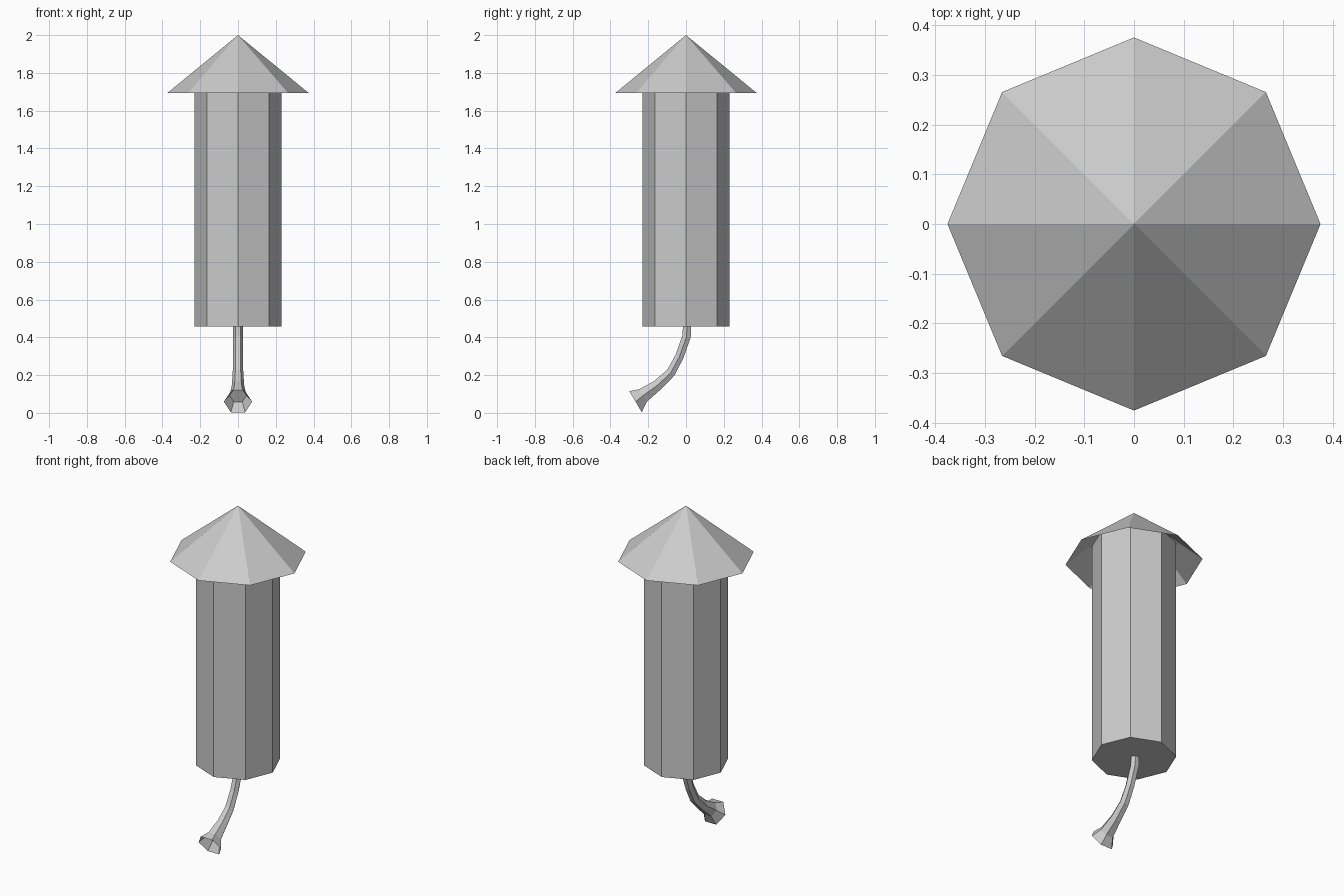
import bpy
import bmesh
from math import cos, sin, pi
from mathutils import Vector

cube = bpy.data.objects.get("Cube")
if cube:
    bpy.data.objects.remove(cube, do_unlink=True)

grey = bpy.data.materials.new("plain grey")
grey.use_nodes = True
grey.diffuse_color = (0.6, 0.6, 0.6, 1)
grey.node_tree.nodes["Principled BSDF"].inputs["Base Color"].default_value = grey.diffuse_color


def loft(name, rings, sides, cap_start=False, cap_end=False, fix_normals=True):
    """Skin a tube through (centre, direction, radius) rings; radius 0 is a point."""
    bm = bmesh.new()
    loops = []
    for centre, direction, radius in rings:
        across = Vector((1, 0, 0))
        up = Vector(direction).normalized().cross(across)
        count = sides if radius else 1
        loops.append([bm.verts.new(Vector(centre) + radius * (
            across * cos(2 * pi * i / sides) + up * sin(2 * pi * i / sides)))
            for i in range(count)])
    for a, b in zip(loops, loops[1:]):
        for i in range(sides):
            j = (i + 1) % sides
            if len(b) == 1:
                bm.faces.new((a[i], a[j], b[0]))
            else:
                bm.faces.new((a[i], a[j], b[j], b[i]))
    if cap_start:
        bm.faces.new(loops[0][::-1])
    if cap_end:
        bm.faces.new(loops[-1])
    bmesh.ops.recalc_face_normals(bm, faces=bm.faces)
    mesh = bpy.data.meshes.new(name)
    bm.to_mesh(mesh)
    bm.free()
    mesh.materials.append(grey)
    obj = bpy.data.objects.new(name, mesh)
    bpy.context.collection.objects.link(obj)
    return obj


UP = (0, 0, 1)

# Eight-sided body, running up into the hollow cap
loft("body", [((0, 0, 0.457), UP, 0.231), ((0, 0, 1.80), UP, 0.231)], 8, True, True)

# Open, shallow cone on top
loft("cone_cap", [((0, 0, 1.693), UP, 0.375), ((0, 0, 2.0), UP, 0)], 8)

# Curved six-sided fuse: (y, z, radius) from the body to the neck
path = [(0.006, 0.47, 0.025), (0.003, 0.405, 0.026), (-0.034, 0.30, 0.026),
        (-0.08, 0.213, 0.028), (-0.153, 0.145, 0.033), (-0.228, 0.092, 0.045)]
centres = [Vector((0, y, z)) for y, z, r in path]
end_dir = Vector((0, -0.86, -0.51))
rings = []
for i, (y, z, r) in enumerate(path):
    if i == len(path) - 1:
        direction = end_dir
    else:
        direction = centres[i + 1] - centres[max(i - 1, 0)]
    rings.append((centres[i], direction, r))
loft("fuse", rings, 6, True, True)

# Flared open end of the fuse
loft("fuse_flare", [(centres[-1], end_dir, 0.045),
                    ((0, -0.267, 0.059), end_dir, 0.075)], 6)
